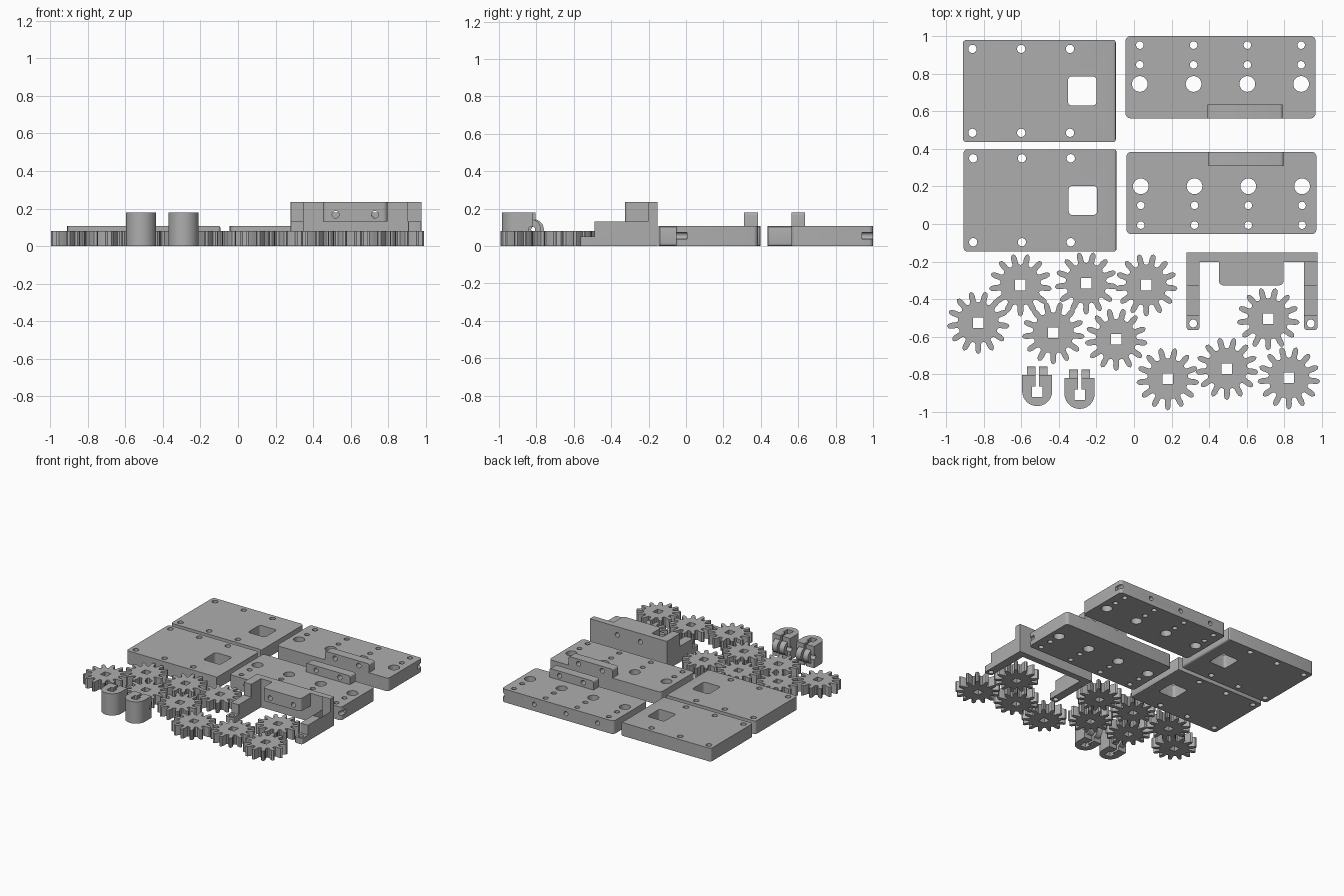
import bpy, bmesh, math
from mathutils import Matrix, Vector

if "Cube" in bpy.data.objects:
    bpy.data.objects.remove(bpy.data.objects["Cube"])

grey = bpy.data.materials.new("plain grey")
grey.diffuse_color = (0.42, 0.42, 0.42, 1)
grey.use_nodes = True
grey.node_tree.nodes["Principled BSDF"].inputs["Base Color"].default_value = grey.diffuse_color


def add(name, bm):
    me = bpy.data.meshes.new(name)
    bmesh.ops.recalc_face_normals(bm, faces=bm.faces)
    bm.to_mesh(me)
    bm.free()
    me.materials.append(grey)
    ob = bpy.data.objects.new(name, me)
    bpy.context.collection.objects.link(ob)
    return ob


def prism(bm, pts, z0, z1):
    low = [bm.verts.new((x, y, z0)) for x, y in pts]
    top = [bm.verts.new((x, y, z1)) for x, y in pts]
    bm.faces.new(low[::-1])
    bm.faces.new(top)
    for i in range(len(pts)):
        j = (i + 1) % len(pts)
        bm.faces.new((low[i], low[j], top[j], top[i]))


def box(bm, x0, x1, y0, y1, z0, z1):
    prism(bm, [(x0, y0), (x1, y0), (x1, y1), (x0, y1)], z0, z1)


def rod(bm, c, r, length, axis="Z", n=24):
    rot = {"Z": Matrix(), "Y": Matrix.Rotation(math.pi / 2, 4, "X"),
           "X": Matrix.Rotation(math.pi / 2, 4, "Y")}[axis]
    bmesh.ops.create_cone(bm, cap_ends=True, segments=n, radius1=r, radius2=r,
                          depth=length, matrix=Matrix.Translation(c) @ rot)


def round_rect(x0, x1, y0, y1, r, n=5):
    pts = []
    for k, (cx, cy) in enumerate([(x1 - r, y1 - r), (x0 + r, y1 - r),
                                  (x0 + r, y0 + r), (x1 - r, y0 + r)]):
        for i in range(n + 1):
            a = math.pi / 2 * (k + i / n)
            pts.append((cx + r * math.cos(a), cy + r * math.sin(a)))
    return pts


def combine(ob, bm, op="DIFFERENCE"):
    other = add("cutter", bm)
    other.hide_render = True
    mod = ob.modifiers.new("combine", "BOOLEAN")
    mod.operation, mod.object, mod.solver = op, other, "EXACT"
    mod.use_self = True
    dg = bpy.context.evaluated_depsgraph_get()
    me = bpy.data.meshes.new_from_object(ob.evaluated_get(dg))
    ob.modifiers.clear()
    ob.data = me
    bpy.data.objects.remove(other)


# cover plates: soft right end, square window, six screw holes
def cover_plate(name, x, y):
    bm = bmesh.new()
    box(bm, x, x + 0.815, y, y + 0.545, 0, 0.108)
    right = [e for e in bm.edges if all(v.co.x > x + 0.5 for v in e.verts)]
    bmesh.ops.bevel(bm, geom=right, offset=0.014, segments=3, profile=0.5, affect="EDGES")
    left = [e for e in bm.edges if all(v.co.x < x + 0.01 for v in e.verts)
            and abs(e.verts[0].co.z - e.verts[1].co.z) > 0.05]
    bmesh.ops.bevel(bm, geom=left, offset=0.02, segments=4, profile=0.5, affect="EDGES")
    ob = add(name, bm)
    cut = bmesh.new()
    prism(cut, round_rect(x + 0.56, x + 0.712, y + 0.195, y + 0.35, 0.02), -0.1, 0.3)
    for i in range(3):
        for dy in (0.05, 0.497):
            rod(cut, (x + 0.051 + 0.26 * i, y + dy, 0.05), 0.022, 0.4)
    combine(ob, cut)


cover_plate("cover_plate_back", -0.912, 0.436)
cover_plate("cover_plate_front", -0.908, -0.147)


# drilled plates: mirrored in y, with a hinge tab along one edge
def drilled_plate(name, x, y_tab, s):
    Y = lambda d: y_tab + s * d
    ylo, yhi = sorted((Y(0), Y(0.438)))
    bm = bmesh.new()
    prism(bm, round_rect(x, x + 1.012, ylo, yhi, 0.025), 0, 0.108)
    ob = add(name, bm)
    cut = bmesh.new()
    cols = [x + 0.076 + 0.2865 * i for i in range(4)]
    for cx in cols:
        for d, r in ((0.183, 0.042), (0.285, 0.02), (0.39, 0.02)):
            rod(cut, (cx, Y(d), 0.05), r, 0.4)
    combine(ob, cut)
    side = bmesh.new()
    for cx in cols:
        rod(side, (cx + 0.07, Y(0.438), 0.055), 0.018, 0.12, "Y", 16)
    combine(ob, side)
    # hinge tab with two cross holes
    bm = bmesh.new()
    tlo, thi = sorted((Y(0), Y(0.074)))
    box(bm, x + 0.437, x + 0.837, tlo, thi, 0.108, 0.18)
    ends = [e for e in bm.edges if all(v.co.z > 0.17 for v in e.verts)
            and abs(e.verts[0].co.y - e.verts[1].co.y) > 0.05]
    bmesh.ops.bevel(bm, geom=ends, offset=0.016, segments=4, profile=0.5, affect="EDGES")
    tab = add(name + "_tab", bm)
    cut = bmesh.new()
    for dx in (0.53, 0.745):
        rod(cut, (x + dx, Y(0.03), 0.143), 0.02, 0.3, "Y", 16)
    combine(tab, cut)


drilled_plate("drilled_plate_back", -0.045, 0.563, 1)
drilled_plate("drilled_plate_front", -0.04, 0.384, -1)


# spur gears with a square bore: (angle in tooth pitches, radius) tooth profile
TEETH = 13
PROFILE = [(-0.5, 0.107), (-0.3, 0.112), (-0.25, 0.125), (-0.23, 0.142), (-0.15, 0.16),
           (0, 0.168), (0.15, 0.16), (0.23, 0.142), (0.25, 0.125), (0.3, 0.112)]
centers = [(-0.83, -0.525), (-0.605, -0.325), (-0.255, -0.315), (0.065, -0.325),
           (-0.43, -0.58), (-0.095, -0.615), (0.18, -0.825), (0.495, -0.77),
           (0.825, -0.82), (0.715, -0.505)]
for i, (cx, cy) in enumerate(centers):
    pts = []
    for t in range(TEETH):
        for f, r in PROFILE:
            a = -math.pi / 2 + 2 * math.pi * (t + f) / TEETH
            pts.append((cx + r * math.cos(a), cy + r * math.sin(a)))
    bm = bmesh.new()
    prism(bm, pts, 0, 0.08)
    gear = add("gear_%d" % (i + 1), bm)
    cut = bmesh.new()
    box(cut, cx - 0.028, cx + 0.028, cy - 0.028, cy + 0.028, -0.1, 0.2)
    combine(gear, cut)

# bracket: back wall, overhanging block, two stepped arms
bm = bmesh.new()
box(bm, 0.28, 0.977, -0.203, -0.152, 0, 0.235)
bracket = add("bracket", bm)
block = bmesh.new()
prism(block, round_rect(0.452, 0.797, -0.327, -0.17, 0.025), 0.13, 0.235)
combine(bracket, block, "UNION")
for x0 in (0.28, 0.907):
    x1, xm = x0 + 0.07, x0 + 0.035
    for y0, z1 in ((-0.565, 0.05), (-0.49, 0.13), (-0.327, 0.235)):
        arm = bmesh.new()
        prism(arm, round_rect(x0, x1, y0, -0.16, 0.015 if z1 < 0.1 else 0.005), 0, z1)
        combine(bracket, arm, "UNION")
    cut = bmesh.new()
    rod(cut, (xm, -0.53, 0.05), 0.021, 0.4)
    combine(bracket, cut)
cut = bmesh.new()
for x in (0.52, 0.73):
    rod(cut, (x, -0.25, 0.168), 0.019, 0.5, "Y")
combine(bracket, cut)

# shaft clamps: D-shaped body, split lugs, square bore
for i, (cx, cy) in enumerate([(-0.516, -0.89), (-0.29, -0.905)]):
    pts = [(cx + 0.08 * math.cos(a), cy + 0.08 * math.sin(a))
           for a in (math.pi + math.pi * k / 20 for k in range(21))]
    pts += [(cx + 0.08, cy + 0.085), (cx - 0.08, cy + 0.085)]
    bm = bmesh.new()
    prism(bm, pts, 0, 0.178)
    clamp = add("clamp_%d" % (i + 1), bm)
    lug = bmesh.new()
    rod(lug, (cx, cy + 0.075, 0.0875), 0.055, 0.11, "X", 28)
    combine(clamp, lug, "UNION")
    cut = bmesh.new()
    box(cut, cx - 0.028, cx + 0.028, cy - 0.033, cy + 0.023, -0.1, 0.3)
    combine(clamp, cut)
    cut = bmesh.new()
    box(cut, cx - 0.009, cx + 0.009, cy, cy + 0.2, -0.1, 0.3)
    combine(clamp, cut)
    cut = bmesh.new()
    rod(cut, (cx, cy + 0.08, 0.0875), 0.018, 0.3, "X", 16)
    combine(clamp, cut)

# smooth rounded walls, keep hard edges
for ob in bpy.context.scene.objects:
    ob.select_set(True)
    bpy.context.view_layer.objects.active = ob
bpy.ops.object.shade_smooth_by_angle(angle=math.radians(30))
